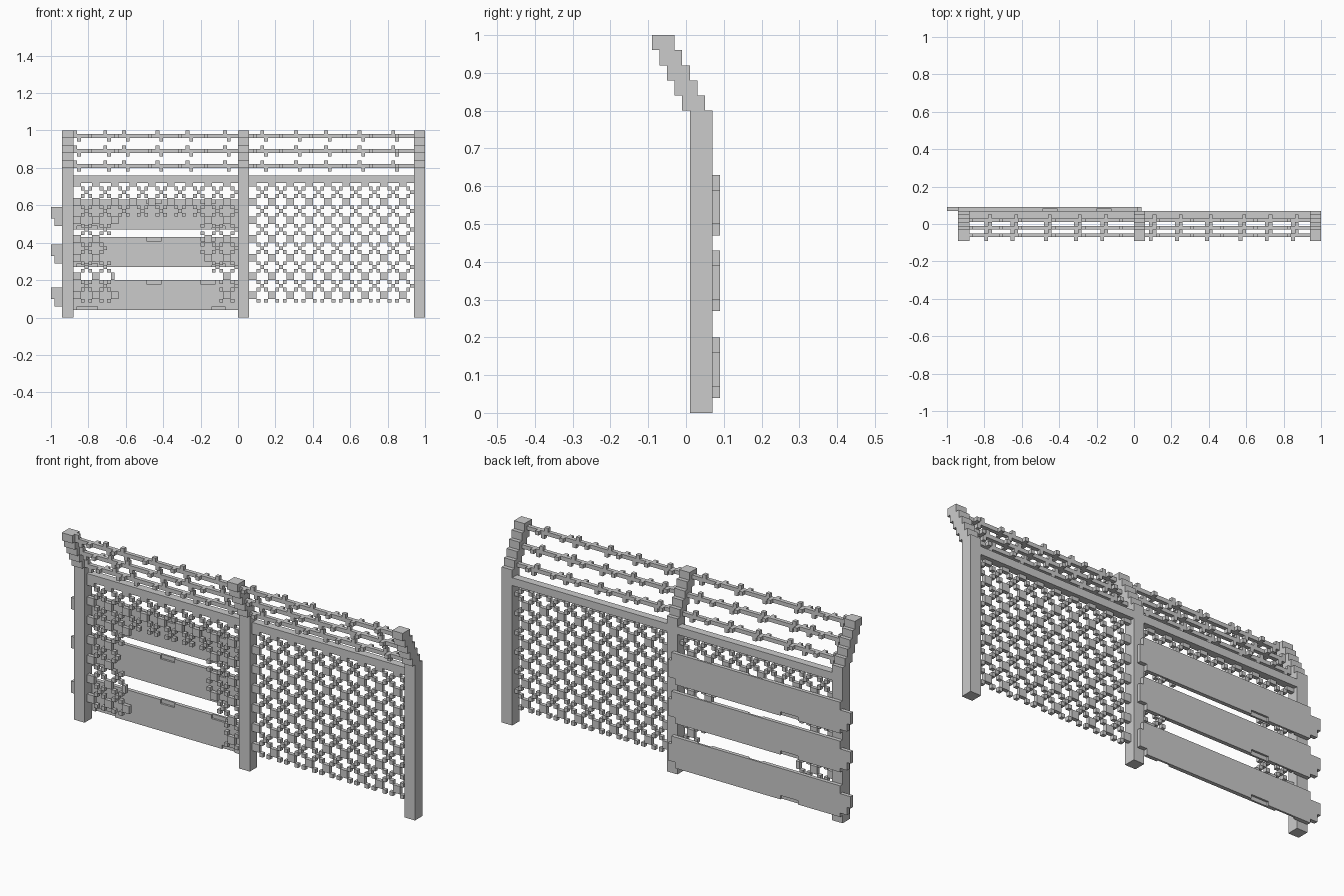
import bpy
import bmesh

cube = bpy.data.objects.get("Cube")
if cube:
    bpy.data.objects.remove(cube, do_unlink=True)

V = 0.02  # block unit


def finish(name, bm):
    bmesh.ops.recalc_face_normals(bm, faces=bm.faces)
    mesh = bpy.data.meshes.new(name)
    bm.to_mesh(mesh)
    bm.free()
    obj = bpy.data.objects.new(name, mesh)
    bpy.context.collection.objects.link(obj)
    return obj


def add_box(bm, x, y, z):
    """Box from (low, high) pairs."""
    verts = bmesh.ops.create_cube(bm, size=1)["verts"]
    for v in verts:
        for i, (lo, hi) in enumerate((x, y, z)):
            v.co[i] = (lo + hi) / 2 + v.co[i] * (hi - lo)


def add_slab(bm, outline, y0, y1):
    """Extrude an x-z outline along y."""
    face = bm.faces.new([bm.verts.new((x, y0, z)) for x, z in outline])
    new = bmesh.ops.extrude_face_region(bm, geom=[face])["geom"]
    for v in new:
        if isinstance(v, bmesh.types.BMVert):
            v.co.y = y1


# Posts with stepped arms leaning to the front
def post(name, x):
    bm = bmesh.new()
    add_box(bm, (x, x + 3 * V), (0.01, 0.07), (0, 0.8))
    for i in range(5):
        y, z = -0.01 - i * V, 0.8 + i * 2 * V
        add_box(bm, (x, x + 3 * V), (y, y + 3 * V), (z, z + 2 * V))
    finish(name, bm)


for name, x in (("right_post", -0.94), ("middle_post", 0), ("left_post", 0.94)):
    post(name, x)


# Top rails between the posts
for name, x in (("right_rail", -0.88), ("left_rail", 0.06)):
    bm = bmesh.new()
    add_box(bm, (x, x + (0.88 if x > 0 else -x)), (0.03, 0.07), (0.72, 0.76))
    finish(name, bm)


# Barbed wires: alternating upright and sideways barbs
UPRIGHT = (-0.87, -0.71, -0.61, -0.43, -0.27, -0.07, 0.13, 0.31, 0.47, 0.65, 0.83)
SIDEWAYS = (-0.79, -0.65, -0.47, -0.31, -0.17, 0.09, 0.23, 0.39, 0.57, 0.71, 0.85)


def barbed_wire(name, y, z):
    bm = bmesh.new()

    def bit(x, dy, dz):
        add_box(bm, (x - V / 2, x + V / 2), (y + dy, y + dy + V), (z + dz, z + dz + V))

    add_box(bm, (-0.88, 0.94), (y, y + V), (z, z + V))
    for x in UPRIGHT:
        bit(x, 0, V)
        bit(x + V, 0, -V)
    for x in SIDEWAYS:
        bit(x, -V, 0)
        bit(x + V, V, 0)
    finish(name, bm)


for i, name in enumerate(("low_wire", "middle_wire", "high_wire")):
    barbed_wire(name, 0.01 - i * 2 * V, 0.8 + i * 4 * V)


# Chain-link panels made of crossing diagonals
TEAR_LEFT = (-0.64, -0.64, -0.66, -0.71, -0.68, -0.62)
TEAR_RIGHT = (-0.1, -0.1, -0.14, -0.19, -0.19, -0.24)


def torn(x, z):
    row = int(z * 10)
    return z < 0.55 and TEAR_LEFT[row] < x < TEAR_RIGHT[row]


def chain_link(name, x0, has_tear):
    cells = set()
    for i in range(44):
        for k in range(4, 36):
            u, w = i - 3, k - 3
            on_wire = (u - w) % 5 == 0 or (u + w) % 5 == 0
            if on_wire and not (has_tear and torn(x0 + (i + 0.5) * V, (k + 0.5) * V)):
                cells.add((i, k))
    bm = bmesh.new()
    for i, k in sorted(cells):
        x, z = x0 + i * V, k * V
        add_box(bm, (x, x + V), (0.03, 0.05), (z, z + V))
    finish(name, bm)


chain_link("left_chain_link", 0.06, False)
chain_link("right_chain_link", -0.88, True)


# Planks nailed to the back, with broken ends and shallow chips
def plank_outline(b, top_chips, bottom_chips):
    pts = [(-0.94, b)]
    for x0, x1 in bottom_chips:
        pts += [(x0, b), (x0, b + V), (x1, b + V), (x1, b)]
    pts += [(0, b), (0, b + 0.03), (0.04, b + 0.03), (0.04, b + 0.12),
            (0.02, b + 0.12), (0.02, b + 0.16)]
    for x0, x1 in reversed(top_chips):
        pts += [(x1, b + 0.16), (x1, b + 0.14), (x0, b + 0.14), (x0, b + 0.16)]
    pts += [(-0.94, b + 0.16), (-0.94, b + 0.12), (-1, b + 0.12), (-1, b + 0.06),
            (-0.98, b + 0.06), (-0.98, b + 0.02), (-0.94, b + 0.02)]
    return pts


for name, b in (("low_plank", 0.04), ("middle_plank", 0.27), ("high_plank", 0.47)):
    bm = bmesh.new()
    front = plank_outline(b, [(-0.49, -0.41), (-0.2, -0.12)],
                          [(-0.86, -0.75), (-0.14, -0.07)])
    back = plank_outline(b, [], [(-0.7, -0.6)])
    add_slab(bm, front, 0.07, 0.08)
    add_slab(bm, back, 0.08, 0.09)
    finish(name, bm)
